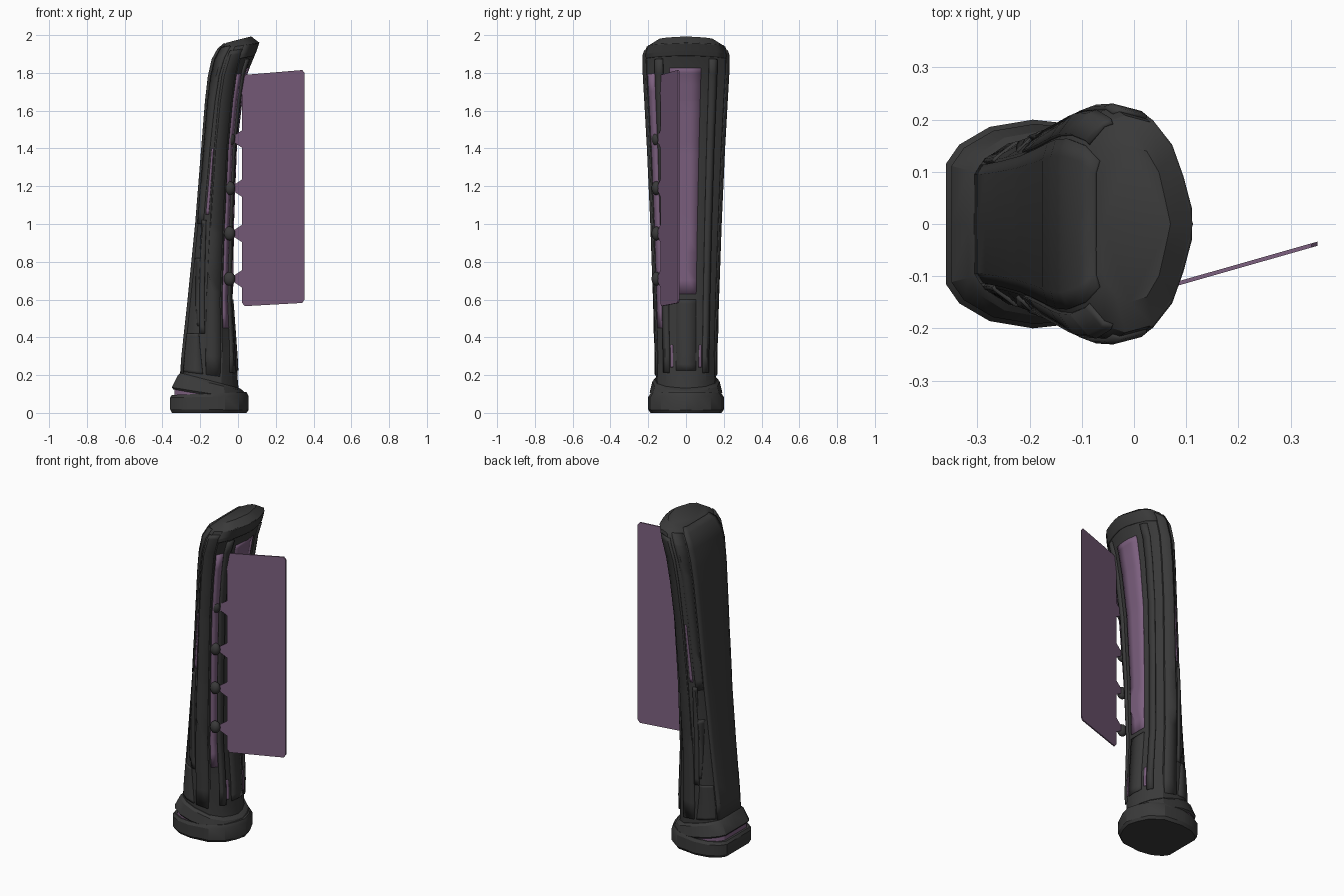
import bpy, bmesh, math
from mathutils import Vector

cube = bpy.data.objects.get("Cube")
if cube:
    bpy.data.objects.remove(cube)


def material(name, rgb):
    m = bpy.data.materials.new(name)
    m.use_nodes = True
    m.diffuse_color = (*rgb, 1)
    bsdf = m.node_tree.nodes["Principled BSDF"]
    bsdf.inputs["Base Color"].default_value = (*rgb, 1)
    bsdf.inputs["Roughness"].default_value = 0.7
    return m


DARK = material("charcoal", (0.042, 0.042, 0.042))
PURPLE = material("dusty purple", (0.2, 0.115, 0.21))


def finish(name, bm, mat, angle=28):
    mesh = bpy.data.meshes.new(name)
    bm.to_mesh(mesh)
    bm.free()
    ob = bpy.data.objects.new(name, mesh)
    bpy.context.collection.objects.link(ob)
    mesh.materials.append(mat)
    bpy.ops.object.select_all(action="DESELECT")
    ob.select_set(True)
    bpy.context.view_layer.objects.active = ob
    bpy.ops.object.shade_smooth_by_angle(angle=math.radians(angle))
    return ob


# Half cross-section from back centre to front ridge: depth, width, pointedness
PROFILE = [(0, 0, 0), (0, .58, 0), (.06, .76, 0), (.2, .93, 0), (.4, 1, 0),
           (.75, .93, .1), (.93, .66, .1), (1, .32, .08), (1, 0, 0)]
N = len(PROFILE) - 1


def ring_point(sec, v):
    """Point on a section; v runs from back (0) over +y to front (8) and round."""
    zb, zf, xb, xf, w, p = sec
    v = v % (2 * N)
    side = 1 if v <= N else -1
    u = v if v <= N else 2 * N - v
    i = min(int(u), N - 1)
    a, b = PROFILE[i], PROFILE[i + 1]
    t, y, k = (a[j] + (b[j] - a[j]) * (u - i) for j in range(3))
    t -= k * p
    return Vector((xb + (xf - xb) * t, side * y * w, zb + (zf - zb) * t))


def loft(name, sections, mat):
    bm = bmesh.new()
    rings = [[bm.verts.new(ring_point(s, v)) for v in range(2 * N)] for s in sections]
    for r, q in zip(rings, rings[1:]):
        for i in range(2 * N):
            j = (i + 1) % (2 * N)
            bm.faces.new((r[i], r[j], q[j], q[i]))
    bm.faces.new(rings[0][::-1])
    bm.faces.new(rings[-1])
    bmesh.ops.recalc_face_normals(bm, faces=bm.faces)
    return finish(name, bm, mat)


# Handle body: back height, front height, back x, front x, half width, pointedness
BODY = [(.08, .06, -.31, .02, .165, .5), (.2, .15, -.3, .0, .16, .4),
        (.3, .3, -.293, -.008, .16, .1), (.6, .6, -.26, -.03, .168, 0),
        (1, 1, -.22, -.025, .182, 0), (1.4, 1.4, -.188, -.01, .2, 0),
        (1.65, 1.65, -.168, .02, .214, .2), (1.78, 1.8, -.153, .05, .222, .5),
        (1.87, 1.92, -.133, .1, .224, 1), (1.925, 1.96, -.103, .113, .208, 1),
        (1.96, 1.993, -.06, .07, .15, 1)]
loft("handle_body", BODY, DARK)


def surface(v, z):
    """Point on the handle body at nominal height z."""
    for a, b in zip(BODY, BODY[1:]):
        if z <= b[0] or b is BODY[-1]:
            f = (z - a[0]) / (b[0] - a[0])
            return ring_point([m + (n - m) * f for m, n in zip(a, b)], v)


def plate(name, low, high, mat, rise=.006, cols=4):
    """Raised plate on the body; low and high are (z, v_start, v_end)."""
    bm = bmesh.new()
    stops = [low[0] + (high[0] - low[0]) * i / 16 for i in range(17)]
    stops = sorted(set(stops + [b[0] for b in BODY if low[0] < b[0] < high[0]]))
    grid = []
    for z in stops:
        f = (z - low[0]) / (high[0] - low[0])
        v0, v1 = (low[k] + (high[k] - low[k]) * f for k in (1, 2))
        inner = [i for i in range(math.ceil(v0 + .02), math.ceil(v1 - .02))]
        vs = [v0, *inner, v1]
        # even resampling keeps the column count equal in every row
        pick = [v0 + (v1 - v0) * c / cols for c in range(cols + 1)]
        if len(vs) == cols + 1:
            pick = vs
        grid.append([bm.verts.new(surface(v, z)) for v in pick])
    for r, q in zip(grid, grid[1:]):
        for i in range(cols):
            bm.faces.new((r[i], r[i + 1], q[i + 1], q[i]))
    ob = finish(name, bm, mat)
    mod = ob.modifiers.new("thickness", "SOLIDIFY")
    mod.thickness = 2 * rise
    mod.offset = 0
    return ob


def both(name, low, high, mat, rise=.006, cols=4):
    plate("left_" + name, low, high, mat, rise, cols)
    flip = [(e[0], 2 * N - e[2], 2 * N - e[1]) for e in (low, high)]
    plate("right_" + name, *flip, mat, rise, cols)


# Smooth back panel with a frame band along each side
plate("back_panel", (.21, -1.6, 1.6), (1.95, -1.8, 1.8), DARK, .007)
both("rear_frame", (1.0, 1.9, 2.9), (1.93, 2, 3.4), DARK, .006, 2)
both("side_frame", (.22, 4.1, 4.9), (1.9, 3.7, 4.9), DARK, .007, 2)
both("lower_side_panel", (.22, 1.8, 3.9), (.42, 1.8, 3.4), DARK, .006, 3)
both("pocket_plate", (.46, 3.2, 3.7), (.82, 2.1, 3.0), DARK, .005, 2)
both("pocket_rim", (.42, 3.5, 4.0), (1.02, 2.7, 3.3), DARK, .008, 2)
both("side_slit", (1.05, 3.2, 3.6), (1.4, 3.4, 3.65), PURPLE, .004, 1)

# Front face: edge rails, hood, lower plate and inlays
both("front_rail", (.24, 5.75, 6.35), (1.84, 5.75, 6.35), DARK, .008, 2)
plate("front_hood", (1.85, 4.9, 11.1), (1.925, 4.9, 11.1), DARK, .006, 7)
plate("lower_front_plate", (.25, 7, 9), (.6, 7, 9), DARK, .006, 2)
plate("front_inlay", (.63, 7, 9.0), (1.8, 6.9, 9.2), PURPLE, .004, 3)
plate("bead_channel", (.45, 10.3, 10.9), (1.78, 10.3, 10.9), PURPLE, .005, 1)
both("low_inlay", (.26, 6.45, 6.7), (.36, 6.45, 6.7), PURPLE, .004, 1)

# Foot, coloured seam and slanted collar
loft("foot", [(0, 0, -.35, .045, .188, .5), (.02, .015, -.36, .055, .2, .5),
              (.08, .09, -.36, .055, .2, .5), (.095, .11, -.35, .045, .19, .5)], DARK)
loft("foot_seam", [(.08, .06, -.338, .03, .186, .5),
                   (.14, .08, -.335, .03, .184, .5)], PURPLE)
loft("collar", [(.125, .055, -.343, .04, .184, .5), (.135, .07, -.35, .05, .192, .5),
                (.2, .115, -.318, .03, .178, .5), (.212, .13, -.305, .01, .165, .5)], DARK)

# Blade with tapered tabs reaching to the beads
HOOKS = [.71, .95, 1.19, 1.45, 1.73]


def blade_y(x):
    return -.138 + .285 * x


outline = [(.34, .582), (.352, .6), (.352, 1.8), (.34, 1.815), (.04, 1.79), (.02, 1.78)]
for z in reversed(HOOKS):
    outline += [(.02, z + .045), (-.03, z + .012), (-.03, z - .012), (.02, z - .045)]
outline += [(.02, .585), (.035, .565)]
bm = bmesh.new()
face = bm.faces.new([bm.verts.new((x, blade_y(x) - .004, z)) for x, z in outline])
new = bmesh.ops.extrude_face_region(bm, geom=[face])["geom"]
bmesh.ops.translate(bm, verts=[g for g in new if isinstance(g, bmesh.types.BMVert)],
                    vec=(0, .008, 0))
bmesh.ops.recalc_face_normals(bm, faces=bm.faces)
finish("blade", bm, PURPLE)

# Beads holding the tabs
for n, z in enumerate(HOOKS):
    x = -.045 + (.02 if z > 1.6 else 0)
    bm = bmesh.new()
    bmesh.ops.create_uvsphere(bm, u_segments=16, v_segments=10, radius=.032)
    bmesh.ops.scale(bm, verts=bm.verts, vec=(.95, .8, 1.15))
    bmesh.ops.translate(bm, verts=bm.verts, vec=(x, blade_y(x) - .006, z))
    finish(f"bead_{n + 1}", bm, DARK, 60)
